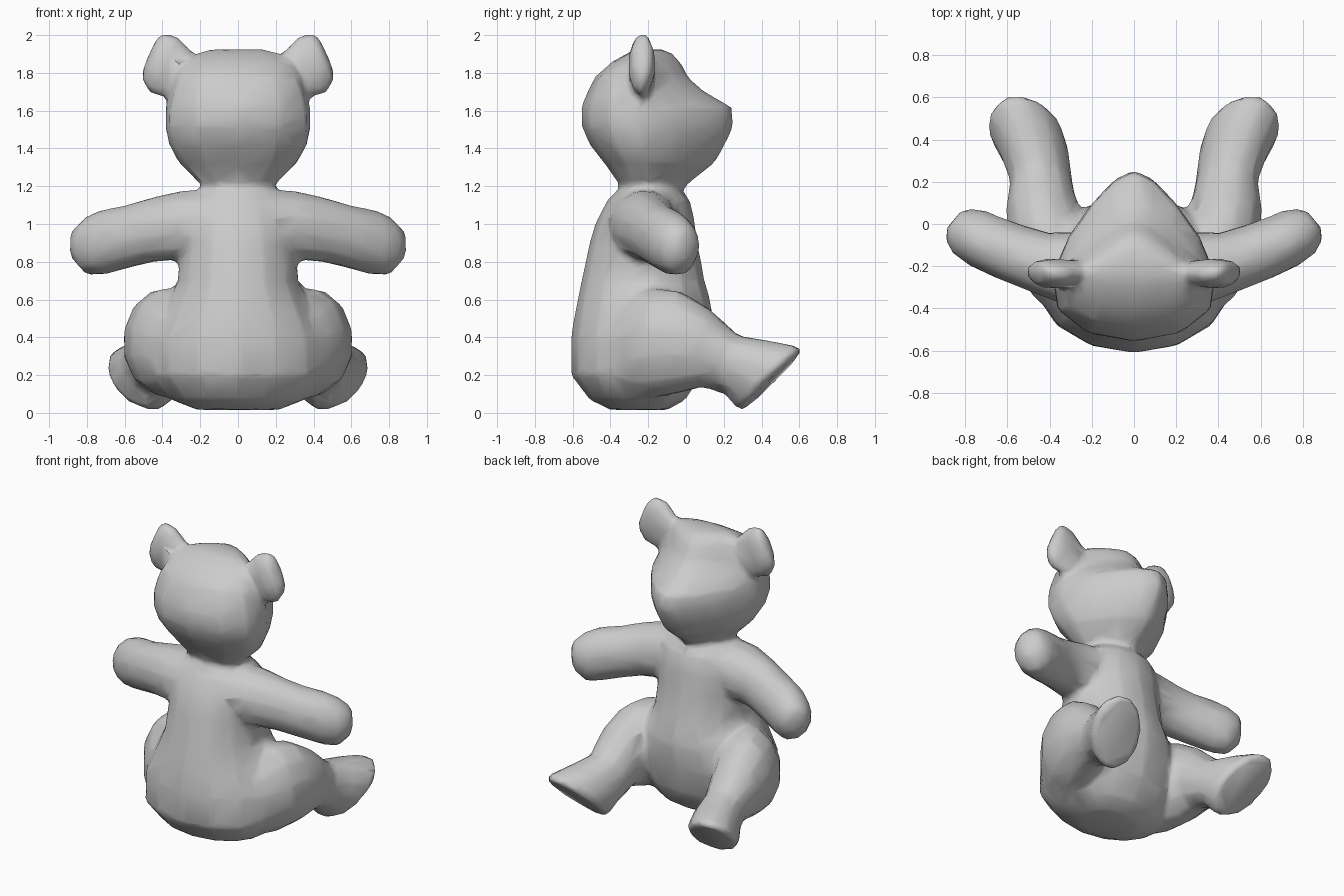
import bpy, bmesh
from math import sin, cos, pi, radians
from mathutils import Vector

cube = bpy.data.objects.get("Cube")
if cube:
    bpy.data.objects.remove(cube)

plush = bpy.data.materials.new("plain_grey")
plush.use_nodes = True
GREY = (0.6, 0.6, 0.6, 1)
plush.diffuse_color = GREY
plush.node_tree.nodes["Principled BSDF"].inputs["Base Color"].default_value = GREY


def loft(name, rings, sides=14, taper=0.0):
    """Skin a list of (centre, u, v) ellipses; taper narrows u toward +v."""
    bm = bmesh.new()
    loops = []
    for c, u, v in rings:
        loop = []
        for i in range(sides):
            a = 2 * pi * (i + 0.5) / sides
            k = 1 - taper * (0.3 + sin(a))
            loop.append(bm.verts.new(c + u * cos(a) * k + v * sin(a)))
        loops.append(loop)
    for a, b in zip(loops, loops[1:]):
        for i in range(sides):
            j = (i + 1) % sides
            bm.faces.new((a[i], a[j], b[j], b[i]))
    bm.faces.new(loops[0][::-1])
    bm.faces.new(loops[-1])
    bmesh.ops.recalc_face_normals(bm, faces=bm.faces)
    mesh = bpy.data.meshes.new(name)
    bm.to_mesh(mesh)
    bm.free()
    mesh.materials.append(plush)
    obj = bpy.data.objects.new(name, mesh)
    bpy.context.collection.objects.link(obj)
    return obj


def stack(rows):
    """Level rings from (height, back, front, half width)."""
    return [(Vector((0, (b + f) / 2, z)), Vector((w, 0, 0)), Vector((0, (f - b) / 2, 0)))
            for z, b, f, w in rows]


def limb(rows, side, axes):
    """Rings from (x, y, z, ru, rv, angle), mirrored by side."""
    out = []
    for x, y, z, ru, rv, angle in rows:
        u, v = axes(radians(angle))
        flip = Vector((side, 1, 1))
        out.append((Vector((x, y, z)) * flip, u.normalized() * ru * flip,
                    v.normalized() * rv * flip))
    return out


# Torso, from seat to neck
parts = [loft("torso", stack([
    (.015, -.4, -.1, .22), (.07, -.51, 0, .36), (.2, -.61, .08, .47),
    (.4, -.61, .13, .47), (.55, -.585, .14, .4), (.7, -.555, .1, .325),
    (.9, -.51, .06, .31), (1.0, -.48, .05, .315), (1.13, -.415, .02, .28),
    (1.19, -.35, -.05, .2), (1.3, -.31, -.08, .17)]))]

# Head with the muzzle pushed forward
parts.append(loft("head", stack([
    (1.17, -.33, -.03, .19), (1.22, -.36, .02, .22), (1.32, -.43, .15, .33),
    (1.42, -.51, .21, .39), (1.52, -.555, .255, .41), (1.62, -.555, .245, .405),
    (1.7, -.52, .1, .38), (1.78, -.48, .01, .35), (1.86, -.39, -.03, .3),
    (1.91, -.3, -.08, .22), (1.925, -.25, -.13, .14)]), taper=.42))

for side, word in ((1, "left"), (-1, "right")):
    # Arms sweep out and forward
    parts.append(loft(word + "_arm", limb([
        (.1, -.23, 1.0, .2, .19, 0), (.3, -.215, .995, .18, .185, 5),
        (.45, -.18, .97, .15, .175, 18), (.58, -.135, .935, .145, .17, 28),
        (.71, -.08, .905, .14, .175, 34), (.785, -.035, .885, .13, .16, 38),
        (.84, .005, .89, .09, .105, 40), (.855, .02, .9, .05, .06, 40)], side,
        lambda a: (Vector((-sin(a), cos(a), 0)), Vector((0, 0, 1)))), 12))
    # Legs run forward and end in a slanted sole
    parts.append(loft(word + "_leg", limb([
        (.25, -.42, .32, .12, .18, 0), (.29, -.32, .34, .19, .25, 0),
        (.35, -.18, .37, .225, .3, 0), (.415, -.03, .375, .195, .275, 0),
        (.44, .1, .345, .17, .215, 5), (.44, .21, .265, .145, .165, 25),
        (.47, .33, .24, .16, .195, 40), (.51, .43, .19, .175, .245, 45),
        (.515, .455, .17, .16, .235, 45)], side,
        lambda a: (Vector((1, -.15, 0)), Vector((.4 * sin(a), sin(a), cos(a))))), 12))
    # Ears are flat paddles leaning outward
    parts.append(loft(word + "_ear", limb([
        (.2, -.23, 1.72, .05, .12, 26), (.3, -.23, 1.79, .06, .14, 28),
        (.39, -.235, 1.84, .075, .175, 26), (.45, -.23, 1.885, .06, .145, 24),
        (.47, -.22, 1.9, .03, .1, 24)], side,
        lambda a: (Vector((0, 1, 0)), Vector((-sin(a), 0, cos(a))))), 10))

# Sew the parts into one soft skin
bpy.ops.object.select_all(action="DESELECT")
for p in parts:
    p.select_set(True)
bpy.context.view_layer.objects.active = parts[0]
bpy.ops.object.join()
body = bpy.context.object
body.name = "plush_bear_body"
skin = body.modifiers.new("skin", "REMESH")
skin.mode = "VOXEL"
skin.voxel_size = 0.02
soft = body.modifiers.new("soften", "SMOOTH")
soft.factor = 0.5
soft.iterations = 7
low = body.modifiers.new("simplify", "DECIMATE")
low.ratio = 0.06
low.use_symmetry = True
low.symmetry_axis = "X"
for m in ("skin", "soften", "simplify"):
    bpy.ops.object.modifier_apply(modifier=m)
bpy.ops.object.shade_smooth()
